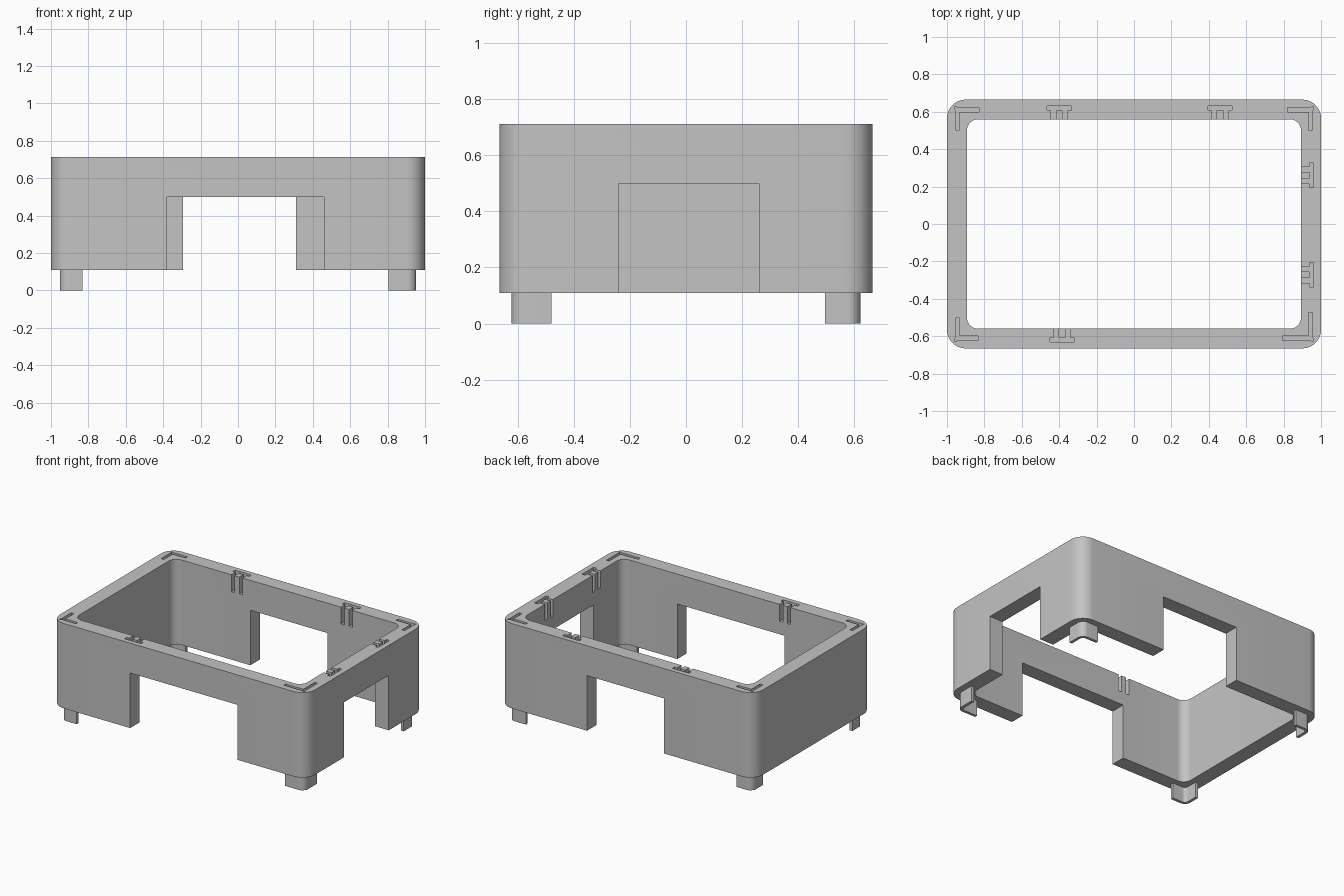
import bpy, bmesh, math

if "Cube" in bpy.data.objects:
    bpy.data.objects.remove(bpy.data.objects["Cube"])

Z0, Z1 = 0.11, 0.712          # underside and rim of the frame
OPEN_TOP = 0.5                # top of the wall openings
SLOT = 0.12                   # depth of the slots in the rim

grey = bpy.data.materials.new("grey plastic")
grey.diffuse_color = (0.55, 0.55, 0.55, 1)
grey.use_nodes = True
grey.node_tree.nodes["Principled BSDF"].inputs["Base Color"].default_value = grey.diffuse_color


def arc(cx, cy, r, a0, a1, n=10):
    return [(cx + r * math.cos(math.radians(a0 + (a1 - a0) * i / n)),
             cy + r * math.sin(math.radians(a0 + (a1 - a0) * i / n))) for i in range(n + 1)]


def rounded_rect(hx, hy, r):
    return [p for sx, sy, a in ((1, 1, 0), (-1, 1, 90), (-1, -1, 180), (1, -1, 270))
            for p in arc(sx * (hx - r), sy * (hy - r), r, a, a + 90)]


def prism(bm, pts, z0, z1):
    lo = [bm.verts.new((x, y, z0)) for x, y in pts]
    hi = [bm.verts.new((x, y, z1)) for x, y in pts]
    n = len(pts)
    bm.faces.new(lo[::-1])
    bm.faces.new(hi)
    for i in range(n):
        j = (i + 1) % n
        bm.faces.new((lo[i], lo[j], hi[j], hi[i]))


def box(bm, x0, x1, y0, y1, z0, z1):
    prism(bm, [(x0, y0), (x1, y0), (x1, y1), (x0, y1)], z0, z1)


def make(name, bm):
    bmesh.ops.recalc_face_normals(bm, faces=bm.faces[:])
    me = bpy.data.meshes.new(name)
    bm.to_mesh(me)
    bm.free()
    me.materials.append(grey)
    ob = bpy.data.objects.new(name, me)
    bpy.context.collection.objects.link(ob)
    return ob


def smooth(ob):
    bpy.ops.object.select_all(action='DESELECT')
    ob.select_set(True)
    bpy.context.view_layer.objects.active = ob
    bpy.ops.object.shade_smooth_by_angle(angle=math.radians(30))


# Frame: a hollow wall with rounded corners
bm = bmesh.new()
outer, inner = rounded_rect(1, 0.665, 0.1), rounded_rect(0.893, 0.56, 0.06)
rings = [[bm.verts.new((x, y, z)) for x, y in pts]
         for pts, z in ((outer, Z0), (outer, Z1), (inner, Z1), (inner, Z0))]
n = len(outer)
for k in range(4):
    a, b = rings[k], rings[(k + 1) % 4]
    for i in range(n):
        j = (i + 1) % n
        bm.faces.new((a[i], a[j], b[j], b[i]))
frame = make("frame", bm)

# Cutters: wall openings
bm = bmesh.new()
box(bm, -0.38, 0.46, -0.8, -0.5, -0.1, OPEN_TOP)
box(bm, -0.295, 0.31, 0.5, 0.8, -0.1, OPEN_TOP)
box(bm, 0.8, 1.2, -0.24, 0.26, -0.1, OPEN_TOP)

# Cutters: two-legged clip slots, u along the wall and v into the wall
clip = [(-0.065, 0.07), (-0.065, 0.046), (-0.044, 0.046), (-0.044, -0.03), (-0.018, -0.03),
        (-0.018, 0.046), (0.018, 0.046), (0.018, -0.03), (0.044, -0.03), (0.044, 0.046),
        (0.065, 0.046), (0.065, 0.07)]
for c in (-0.4, 0.46):
    prism(bm, [(c + u, 0.56 + v) for u, v in clip], Z1 - SLOT, Z1 + 0.1)
prism(bm, [(-0.385 + u, -0.56 - v) for u, v in clip], Z1 - SLOT, Z1 + 0.1)
for c in (0.26, -0.272):
    prism(bm, [(0.891 + v, c + u) for u, v in clip], Z1 - SLOT, Z1 + 0.1)

# Cutters: angled corner slots with a relieved corner (x side, y side, arm lengths)
CX, CY, T = 0.955, 0.622, 0.022
for sx, sy, ax, ay in ((-1, -1, 0.12, 0.12), (1, -1, 0.16, 0.15),
                       (-1, 1, 0.125, 0.12), (1, 1, 0.135, 0.12)):
    pts = [(CX - ax, CY), (CX - 0.016, CY), (CX + 0.006, CY + 0.006), (CX, CY - 0.016),
           (CX, CY - ay), (CX - T, CY - ay), (CX - T, CY - T), (CX - ax, CY - T)]
    prism(bm, [(sx * x, sy * y) for x, y in pts], Z1 - SLOT, Z1 + 0.1)
cutter = make("cutter", bm)
cutter.hide_render = True

mod = frame.modifiers.new("cuts", 'BOOLEAN')
mod.operation = 'DIFFERENCE'
mod.solver = 'EXACT'
mod.object = cutter
bpy.context.view_layer.objects.active = frame
bpy.ops.object.modifier_apply(modifier=mod.name)
bpy.data.objects.remove(cutter)
smooth(frame)

# Feet: thin angle brackets with a rounded corner
FX, FY, FT, FR = 0.953, 0.621, 0.02, 0.045
for name, sx, sy, ax, ay in (("front_left_foot", -1, -1, 0.122, 0.12),
                             ("front_right_foot", 1, -1, 0.148, 0.142),
                             ("back_left_foot", -1, 1, 0.122, 0.122),
                             ("back_right_foot", 1, 1, 0.132, 0.126)):
    pts = ([(FX - ax, FY)] + arc(FX - FR, FY - FR, FR, 90, 0) + [(FX, FY - ay), (FX - FT, FY - ay)]
           + arc(FX - FR, FY - FR, FR - FT, 0, 90) + [(FX - ax, FY - FT)])
    bm = bmesh.new()
    prism(bm, [(sx * x, sy * y) for x, y in pts], 0, Z0 + 0.005)
    smooth(make(name, bm))
